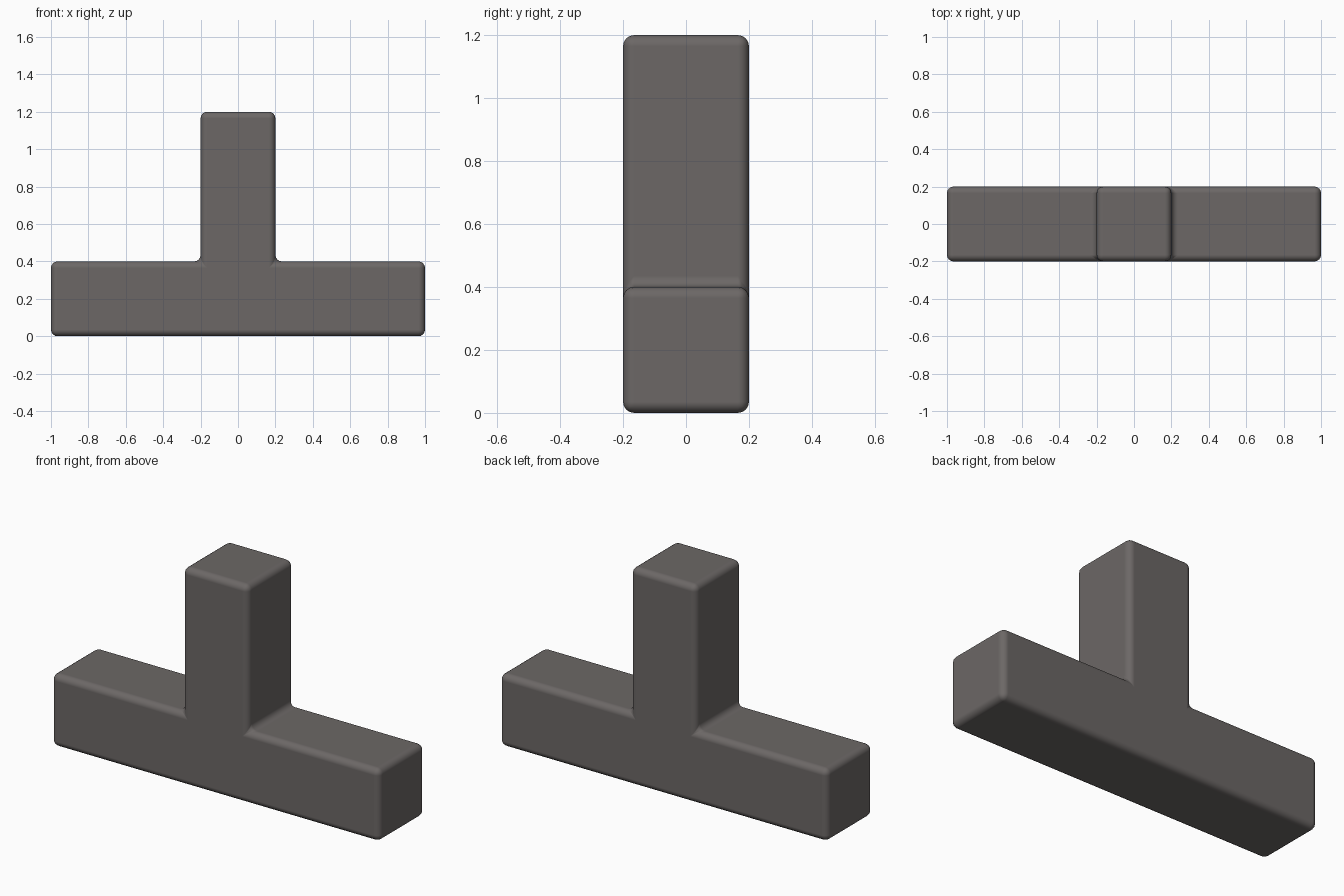
import bpy
import bmesh

if "Cube" in bpy.data.objects:
    bpy.data.objects.remove(bpy.data.objects["Cube"])

# Single warm grey colour
grey = bpy.data.materials.new("warm grey")
grey.diffuse_color = (0.15, 0.137, 0.133, 1.0)
grey.use_nodes = True
grey.node_tree.nodes["Principled BSDF"].inputs["Base Color"].default_value = grey.diffuse_color

# Inverted T profile (x, z): right half, mirrored for the left
right = [(1.0, 0.0), (1.0, 0.4), (0.2, 0.4), (0.2, 1.2)]
profile = right + [(-x, z) for x, z in reversed(right)]
DEPTH = 0.4

# Extrude the profile from front to back
bm = bmesh.new()
front = bm.faces.new([bm.verts.new((x, -DEPTH / 2, z)) for x, z in profile])
back = bmesh.ops.extrude_face_region(bm, geom=[front], use_keep_orig=True)
moved = [v for v in back["geom"] if isinstance(v, bmesh.types.BMVert)]
bmesh.ops.translate(bm, verts=moved, vec=(0, DEPTH, 0))
bmesh.ops.recalc_face_normals(bm, faces=bm.faces)

mesh = bpy.data.meshes.new("t_block")
bm.to_mesh(mesh)
bm.free()
mesh.materials.append(grey)
block = bpy.data.objects.new("t_block", mesh)
bpy.context.collection.objects.link(block)

# Rounded edges and inner fillets
bevel = block.modifiers.new("rounded_edges", "BEVEL")
bevel.width = 0.035
bevel.segments = 4
bevel.limit_method = "ANGLE"
bevel.harden_normals = True
for p in mesh.polygons:
    p.use_smooth = True
